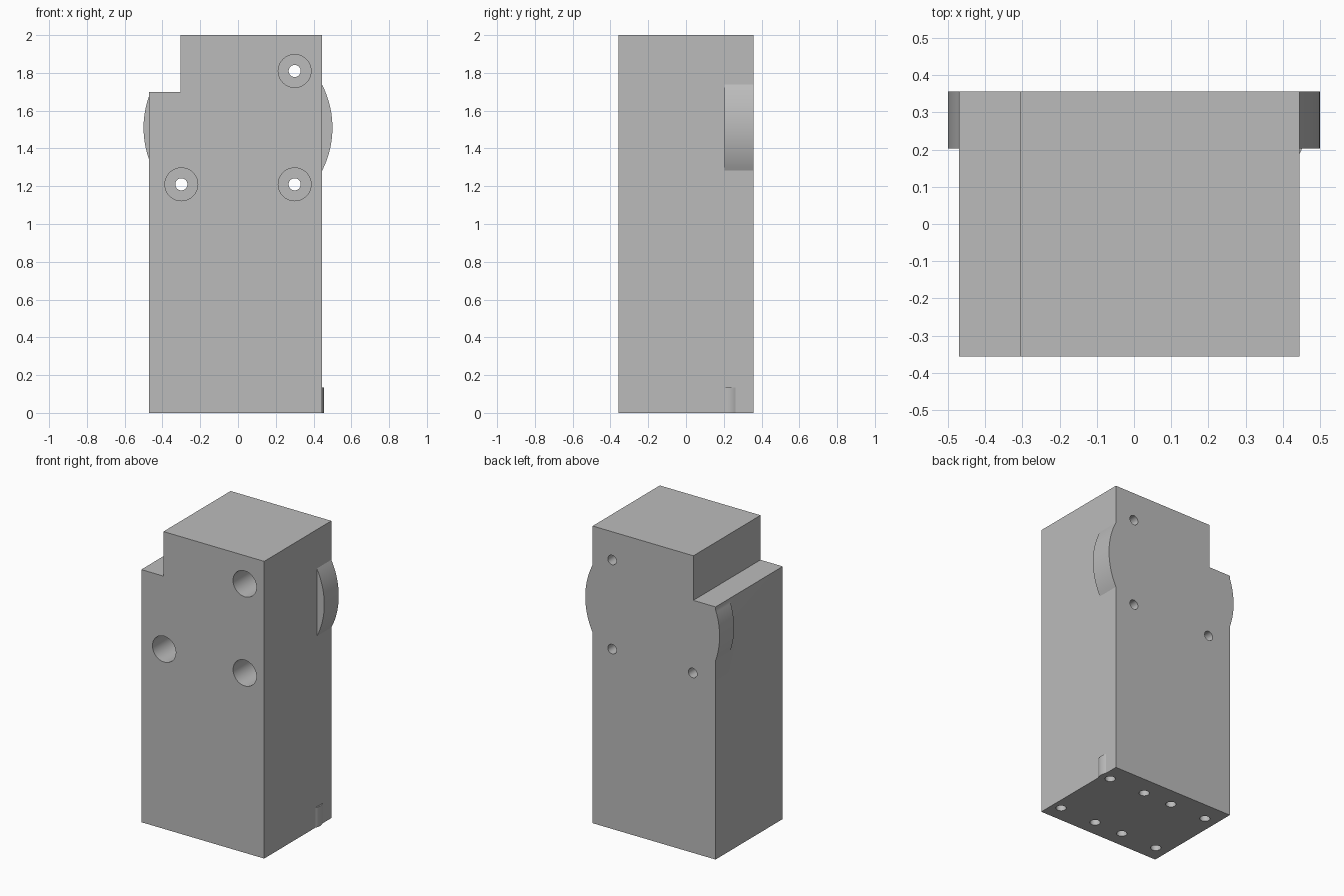
import bpy, bmesh, math
from mathutils import Matrix

if "Cube" in bpy.data.objects:
    bpy.data.objects.remove(bpy.data.objects["Cube"], do_unlink=True)

grey = bpy.data.materials.new("plain grey")
grey.use_nodes = True
COLOUR = (0.5, 0.5, 0.5, 1)
grey.diffuse_color = COLOUR
grey.node_tree.nodes["Principled BSDF"].inputs["Base Color"].default_value = COLOUR

LEFT, RIGHT = -0.47, 0.445
FRONT, BACK = -0.357, 0.357


def extrude_profile(name, points, y0, y1):
    """Extrude an (x, z) outline along y."""
    bm = bmesh.new()
    face = bm.faces.new([bm.verts.new((x, y0, z)) for x, z in points])
    out = bmesh.ops.extrude_face_region(bm, geom=[face])
    verts = [v for v in out["geom"] if isinstance(v, bmesh.types.BMVert)]
    bmesh.ops.translate(bm, verts=verts, vec=(0, y1 - y0, 0))
    bmesh.ops.recalc_face_normals(bm, faces=bm.faces)
    return finish(name, bm)


def cylinder(name, centre, radius, depth, along_y=False):
    bm = bmesh.new()
    turn = Matrix.Rotation(math.pi / 2, 4, "X") if along_y else Matrix()
    bmesh.ops.create_cone(bm, cap_ends=True, segments=48, radius1=radius, radius2=radius,
                          depth=depth, matrix=Matrix.Translation(centre) @ turn)
    return finish(name, bm)


def finish(name, bm):
    mesh = bpy.data.meshes.new(name)
    bm.to_mesh(mesh)
    bm.free()
    mesh.materials.append(grey)
    obj = bpy.data.objects.new(name, mesh)
    bpy.context.collection.objects.link(obj)
    return obj


def combine(target, tool, operation):
    mod = target.modifiers.new(operation.lower(), "BOOLEAN")
    mod.operation, mod.object, mod.solver = operation, tool, "EXACT"
    bpy.context.view_layer.objects.active = target
    bpy.ops.object.modifier_apply(modifier=mod.name)
    bpy.data.objects.remove(tool, do_unlink=True)


# Main block with a stepped top corner
body = extrude_profile("housing", [(LEFT, 0), (RIGHT, 0), (RIGHT, 2), (-0.305, 2),
                                   (-0.305, 1.7), (LEFT, 1.7)], FRONT, BACK)

# Round flange showing as a lobe on each side
for side, wall in ((1, RIGHT), (-1, -LEFT)):
    half = math.acos(wall / 0.5)
    arc = [half * (i / 12 - 1) for i in range(25)]
    rim = [(side * 0.5 * math.cos(a), 1.51 + 0.5 * math.sin(a)) for a in arc]
    inner = side * (wall - 0.05)
    outline = [(inner, rim[0][1])] + rim + [(inner, rim[-1][1])]
    combine(body, extrude_profile("flange_lobe", outline, 0.203, BACK), "UNION")

# Small boss breaking through the right wall at the foot
combine(body, cylinder("foot_boss", (0.38, 0.225, 0.0675), 0.075, 0.135), "UNION")

# Counterbored through holes
for x, z in ((0.3, 1.81), (0.3, 1.21), (-0.3, 1.21)):
    combine(body, cylinder("counterbore", (x, -0.2, z), 0.087, 0.8, True), "DIFFERENCE")
    combine(body, cylinder("bolt_hole", (x, 0, z), 0.032, 1, True), "DIFFERENCE")

# Blind holes in the base
for y in (0.225, -0.245):
    for x in (-0.38, -0.107, 0.107, 0.38):
        combine(body, cylinder("base_hole", (x, y, 0), 0.032, 0.4), "DIFFERENCE")

# Smooth round walls, sharp block edges
bpy.ops.object.select_all(action="DESELECT")
body.select_set(True)
bpy.context.view_layer.objects.active = body
bpy.ops.object.shade_smooth_by_angle(angle=math.radians(25))
